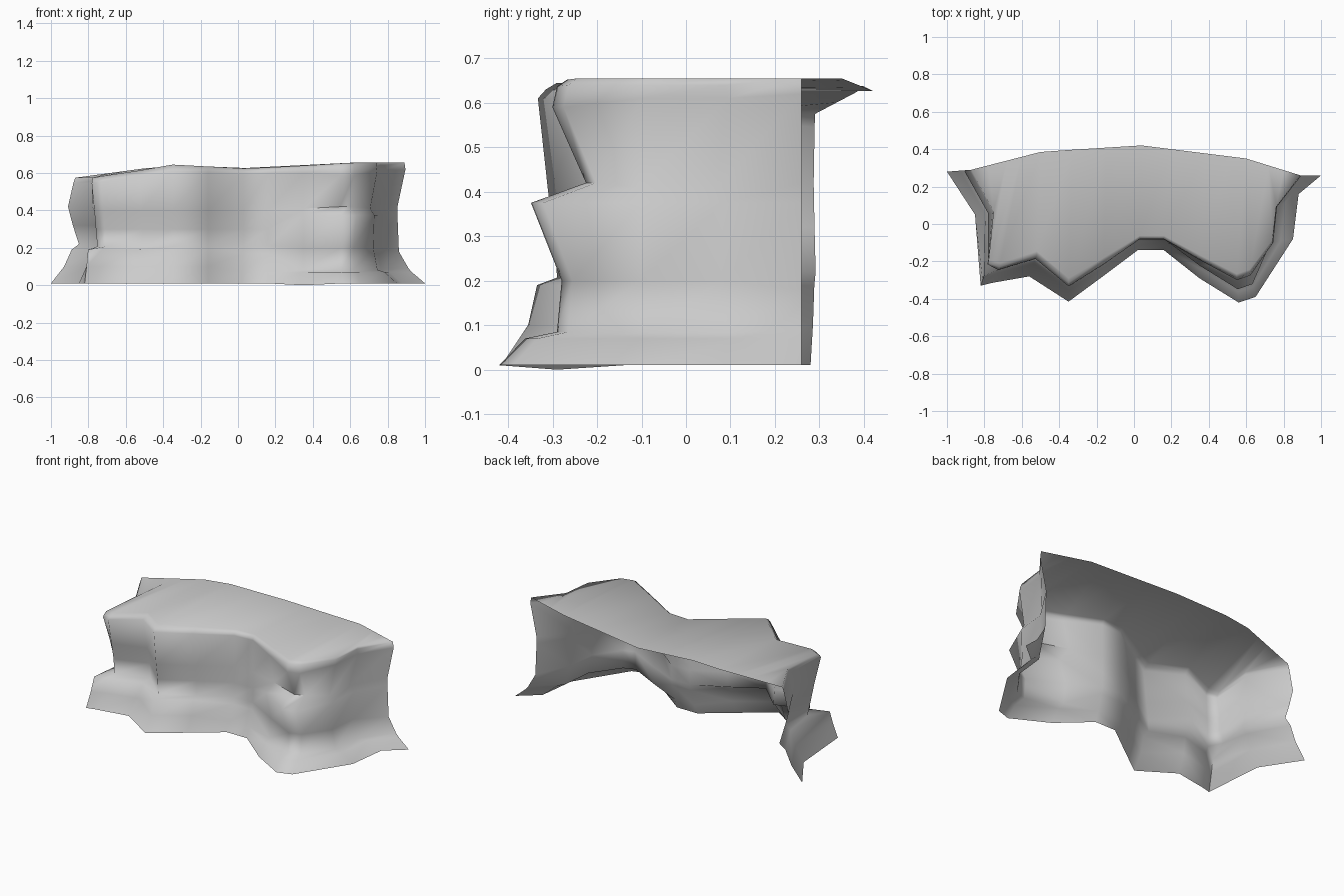
import bpy, bmesh
from mathutils import Vector

if "Cube" in bpy.data.objects:
    bpy.data.objects.remove(bpy.data.objects["Cube"])

# Wall profiles: (blend from base outline to rim outline, height)
LEFT = [(0, .01), (.6, .1), (.8, .19), (1.25, .207), (1.2, .3), (1.05, .4), (.82, .61), (1, None)]
CORNER = [(0, .01), (.25, .1), (.45, .19), (1.7, .207), (1.5, .3), (1.3, .4), (.95, .555), (1, None)]
MID = [(0, .01), (.4, .07), (.8, .17), (1, .21), (1, .3), (1, .4), (.97, .6), (1, None)]
RIGHT = [(0, .01), (.6, .07), (.95, .083), (1.15, .2), (1.1, .375), (1.3, .41), (.96, .61), (1, None)]
BEAK = [(0, .0), (.5, .07), (.95, .083), (1.08, .2), (.65, .375), (1.4, .41), (.94, .6), (1, None)]
PEAK = [(0, .01), (.45, .07), (1, .085), (1.08, .2), (.55, .375), (1.5, .42), (.92, .59), (1, None)]
END_R = [(0, .01), (.64, .07), (.8, .09), (1.27, .18), (1.34, .375), (1.34, .42), (.95, .62), (1, None)]
END_L = [(0, .01), (.54, .1), (.85, .19), (1.15, .22), (.9, .32), (.7, .42), (.92, .55), (1, None)]

# Columns left to right: base x, y, rim x, y, rim height, back x, profile
COLUMNS = [
    (-1, .28, -.87, .29, .575, -.87, END_L),
    (-.85, .05, -.75, .06, .575, -.78, END_L),
    (-.82, -.33, -.78, -.21, .575, -.68, CORNER),
    (-.76, -.315, -.72, -.23, .585, -.6, LEFT),
    (-.56, -.28, -.52, -.165, .615, -.5, LEFT),
    (-.35, -.415, -.35, -.315, .645, -.33, LEFT),
    (-.16, -.275, -.16, -.2, .635, -.15, LEFT),
    (.02, -.14, .03, -.08, .625, .04, MID),
    (.16, -.14, .16, -.08, .63, .2, MID),
    (.35, -.29, .35, -.185, .64, .38, BEAK),
    (.56, -.42, .55, -.29, .652, .52, PEAK),
    (.65, -.39, .62, -.265, .655, .6, PEAK),
    (.85, -.08, .74, -.1, .655, .72, RIGHT),
    (.88, .16, .76, .09, .655, .8, RIGHT),
    (1, .26, .89, .26, .655, .89, END_R),
]
BACK = [(-.87, .29, .575), (-.5, .385, .625), (-.33, .397, .638), (.04, .42, .627), (.6, .35, .655), (.89, .26, .655)]


def back_point(x):
    for a, b in zip(BACK, BACK[1:]):
        if x <= b[0]:
            return Vector(a).lerp(Vector(b), (x - a[0]) / (b[0] - a[0]))
    return Vector(BACK[-1])


# Cliff shell: walls plus the top surface, open at the back and underneath
bm = bmesh.new()
grid = []
for bx, by, rx, ry, rz, kx, profile in COLUMNS:
    base, rim = Vector((bx, by)), Vector((rx, ry))
    column = []
    for t, z in profile:
        p = base + (rim - base) * t
        column.append(Vector((p.x, p.y, rz if z is None else min(z, rz - .03))))
    back = back_point(kx)
    # softened rim: drop the edge slightly, then inset the flat top
    column.append(column[-1].lerp(back, .035))
    column[-2].z -= .015
    column[-1].z = rz
    column.append(back)
    if bx in (-1, 1):
        column[-2] = column[-3] = back.copy()
    grid.append([bm.verts.new(p) for p in column])

for a, b in zip(grid, grid[1:]):
    for j in range(len(a) - 1):
        bm.faces.new((a[j], b[j], b[j + 1], a[j + 1]))
bmesh.ops.remove_doubles(bm, verts=bm.verts[:], dist=.001)
bmesh.ops.recalc_face_normals(bm, faces=bm.faces[:])
if sum(f.normal.z * f.calc_area() for f in bm.faces) < 0:
    bmesh.ops.reverse_faces(bm, faces=bm.faces[:])

mesh = bpy.data.meshes.new("rock_ledge")
bm.to_mesh(mesh)
bm.free()
rock = bpy.data.objects.new("rock_ledge", mesh)
bpy.context.collection.objects.link(rock)
bpy.context.view_layer.objects.active = rock
rock.select_set(True)
bpy.ops.object.shade_smooth_by_angle(angle=1.4)
